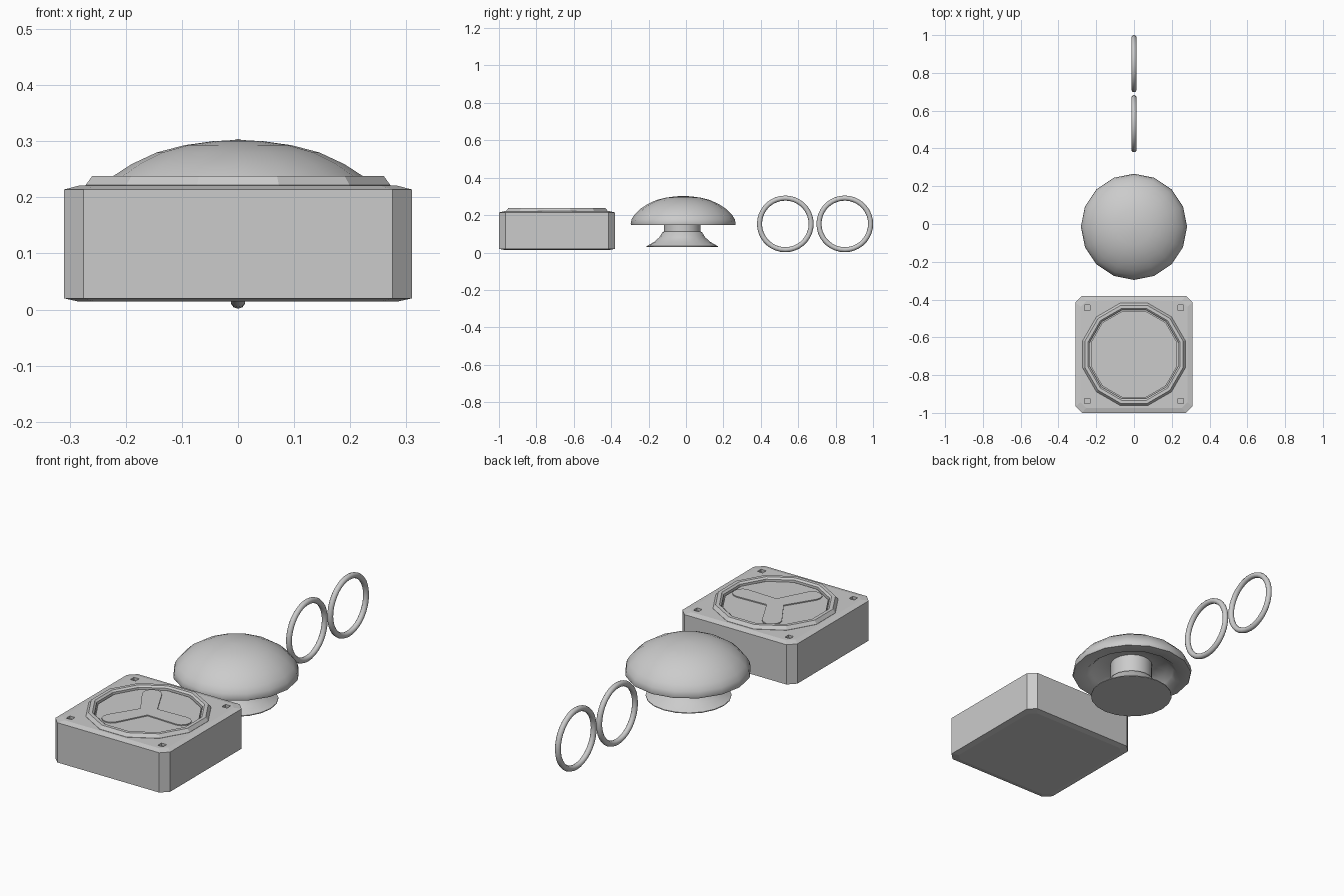
import bpy, bmesh, math
from math import sin, cos, pi
from mathutils import Matrix

if "Cube" in bpy.data.objects:
    bpy.data.objects.remove(bpy.data.objects["Cube"])

BOX_Y, CAP_Y = -0.69, -0.015


def finish(name, bm, loc=(0, 0, 0), smooth=None):
    bmesh.ops.recalc_face_normals(bm, faces=bm.faces)
    me = bpy.data.meshes.new(name)
    bm.to_mesh(me)
    bm.free()
    ob = bpy.data.objects.new(name, me)
    ob.location = loc
    bpy.context.collection.objects.link(ob)
    if smooth:
        bpy.ops.object.select_all(action='DESELECT')
        ob.select_set(True)
        bpy.context.view_layer.objects.active = ob
        bpy.ops.object.shade_smooth_by_angle(angle=math.radians(smooth))
    return ob


def loft(name, loops, loc=(0, 0, 0), smooth=None, caps=True, closed=False):
    """Skin a list of equal-length point loops."""
    bm = bmesh.new()
    rings = [[bm.verts.new(p) for p in loop] for loop in loops]
    n = len(rings[0])
    pairs = list(zip(rings, rings[1:])) + ([(rings[-1], rings[0])] if closed else [])
    for a, b in pairs:
        for i in range(n):
            j = (i + 1) % n
            bm.faces.new((a[i], a[j], b[j], b[i]))
    if caps and not closed:
        bm.faces.new(rings[0])
        bm.faces.new(rings[-1])
    return finish(name, bm, loc, smooth)


def circle(r, z, n, start=0.0):
    return [(r * cos(start + 2 * pi * i / n), r * sin(start + 2 * pi * i / n), z) for i in range(n)]


def octagon(h, c, z):
    """Square of half-size h with corners cut by c."""
    k = h - c
    return [(h, -k, z), (h, k, z), (k, h, z), (-k, h, z),
            (-h, k, z), (-h, -k, z), (-k, -h, z), (k, -h, z)]


# Box body with chamfered edges
box = loft("box_body", [octagon(0.283, 0.03, 0.014), octagon(0.31, 0.035, 0.02),
                        octagon(0.31, 0.035, 0.214), octagon(0.283, 0.03, 0.221)], (0, BOX_Y, 0))

# Screw recesses in the box corners
bm = bmesh.new()
for sx in (-1, 1):
    for sy in (-1, 1):
        m = Matrix.Translation((sx * 0.247, sy * 0.247, 0.22)) @ Matrix.Diagonal((0.028, 0.028, 0.024, 1))
        bmesh.ops.create_cube(bm, size=1, matrix=m)
holes = finish("screw_hole_cutter", bm, (0, BOX_Y, 0))
# Round pocket under the ring
A12 = pi / 12
pocket = loft("pocket_cutter", [circle(0.243, 0.2, 12, A12), circle(0.243, 0.25, 12, A12)], (0, BOX_Y, 0))
for cutter in (holes, pocket):
    cutter.hide_render = True
    cutter.hide_viewport = False
    mod = box.modifiers.new("cut", 'BOOLEAN')
    mod.operation = 'DIFFERENCE'
    mod.solver = 'EXACT'
    mod.object = cutter
bpy.ops.object.select_all(action='DESELECT')
bpy.context.view_layer.objects.active = box
box.select_set(True)
for mod in list(box.modifiers):
    bpy.ops.object.modifier_apply(modifier=mod.name)
for cutter in (holes, pocket):
    bpy.data.objects.remove(cutter)

# Twelve-sided raised rim
rim = [(0.281, 0.216), (0.281, 0.222), (0.269, 0.238), (0.252, 0.238), (0.243, 0.23), (0.243, 0.216)]
loft("box_rim", [circle(r, z, 12, A12) for r, z in rim], (0, BOX_Y, 0), closed=True)

# Inner disc
loft("inner_disc", [circle(0.237, 0.198, 12, A12), circle(0.237, 0.222, 12, A12)], (0, BOX_Y, 0))

# Three-armed plate on the disc
outline = []
for k in range(3):
    a = k * 2 * pi / 3
    arm = [(0.022, -0.038)] + [(0.18 + 0.044 * cos(t * pi / 6), 0.044 * sin(t * pi / 6)) for t in range(-3, 4)]
    outline += [(x * cos(a) - y * sin(a), x * sin(a) + y * cos(a)) for x, y in arm]
loft("three_arm_plate", [[(x, y, z) for x, y in outline] for z in (0.215, 0.227)], (0, BOX_Y, 0))

# Mushroom knob: domed cap with a hollow underside
cap = [(0.09, 0.2), (0.17, 0.195), (0.195, 0.165), (0.215, 0.148), (0.278, 0.146), (0.281, 0.153), (0.276, 0.178),
       (0.26, 0.203), (0.23, 0.233), (0.19, 0.259), (0.145, 0.28), (0.095, 0.293), (0.045, 0.3), (0.01, 0.302)]
loft("knob_cap", [circle(r, z, 16) for r, z in cap], (0, CAP_Y, 0), 50)

# Flared stem
stem = [(0.19, 0.03), (0.19, 0.034), (0.148, 0.058), (0.122, 0.082), (0.106, 0.108), (0.098, 0.112), (0.098, 0.21)]
loft("knob_stem", [circle(r, z, 20) for r, z in stem], (0, CAP_Y - 0.005, 0), 40)

# Two upright loose rings
for name, y in (("ring_near", 0.531), ("ring_far", 0.849)):
    loops = []
    for i in range(36):
        a = 2 * pi * i / 36
        loops.append([(0.0135 * sin(t * pi / 5), (0.138 + 0.0135 * cos(t * pi / 5)) * cos(a),
                       (0.138 + 0.0135 * cos(t * pi / 5)) * sin(a)) for t in range(10)])
    loft(name, loops, (0, y, 0.153), 60, closed=True)
